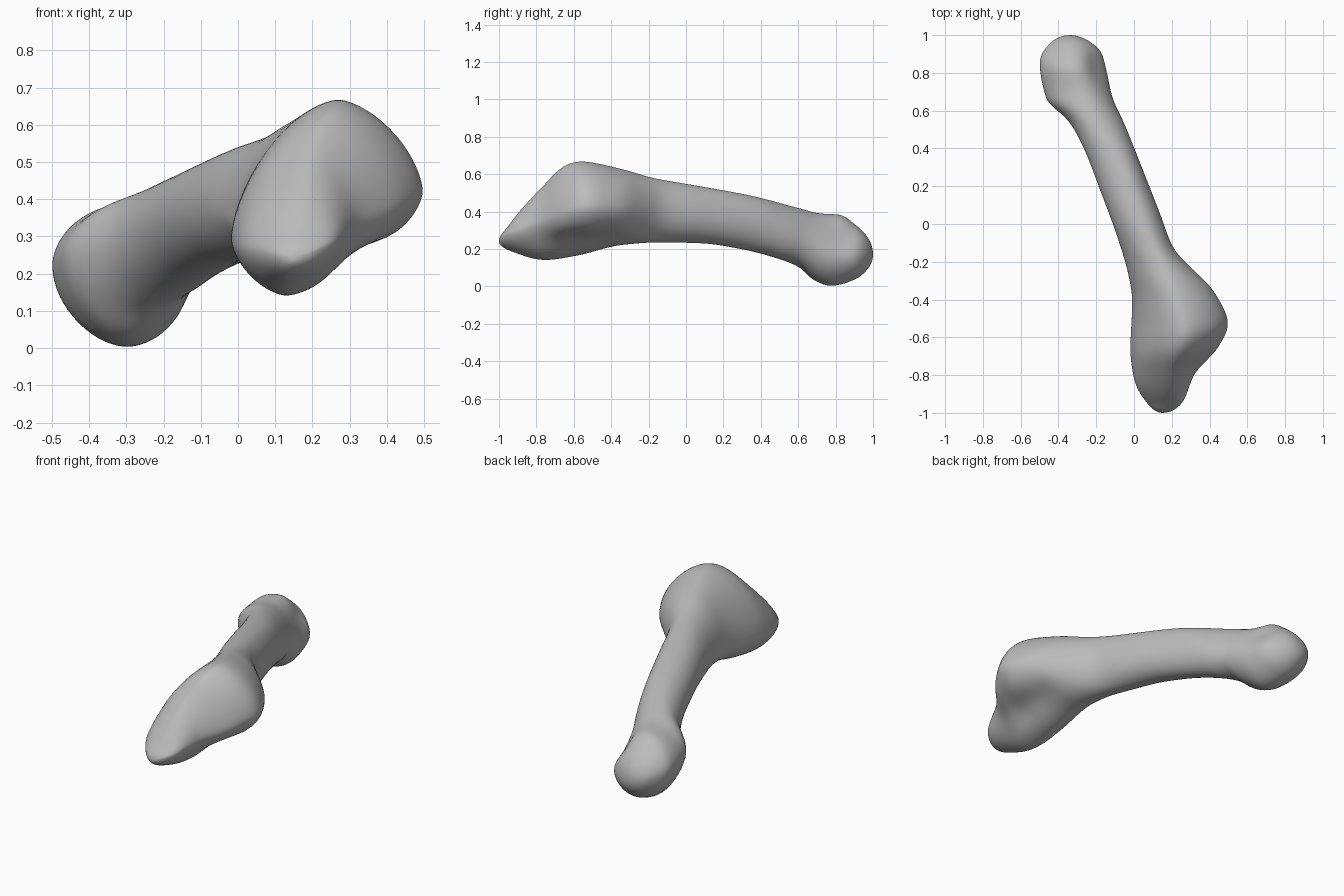
import bpy
import bmesh
from math import acos, cos, sin, pi, exp
from mathutils import Vector

cube = bpy.data.objects.get("Cube")
if cube:
    bpy.data.objects.remove(cube, do_unlink=True)

RINGS = 110
SIDES = 64


def station(y):
    """Angle along the length, so that both ends close as round domes."""
    return acos(max(-1.0, min(1.0, -y)))


def profile(*points):
    """Smooth curve without overshoot through (y, value) points."""
    xs = [station(p[0]) for p in points]
    vs = [p[1] for p in points]
    slope = [(vs[i + 1] - vs[i]) / (xs[i + 1] - xs[i]) for i in range(len(xs) - 1)]
    tangent = [slope[0]]
    for a, b in zip(slope, slope[1:]):
        tangent.append(2 * a * b / (a + b) if a * b > 0 else 0.0)
    tangent.append(slope[-1])

    def value(t):
        i = 0
        while i < len(slope) - 1 and t > xs[i + 1]:
            i += 1
        h = xs[i + 1] - xs[i]
        u = (t - xs[i]) / h
        w = u * u * (3 - 2 * u)
        return (vs[i] * (1 - w) + vs[i + 1] * w
                + h * u * (1 - u) * ((1 - u) * tangent[i] - u * tangent[i + 1]))
    return value


# Outline seen from above: the two side edges
side_low = profile((-1, .15), (-.955, .075), (-.82, 0), (-.66, -.02), (-.4, -.01),
                   (-.27, -.03), (-.08, -.085), (.18, -.18), (.42, -.275),
                   (.55, -.35), (.66, -.465), (.85, -.5), (.97, -.43), (1, -.34))
side_high = profile((-1, .15), (-.985, .21), (-.94, .26), (-.8, .32), (-.64, .455),
                    (-.53, .5), (-.35, .42), (-.23, .3), (-.13, .21), (.05, .14),
                    (.33, .03), (.53, -.05), (.675, -.115), (.8, -.14),
                    (.9, -.165), (.97, -.24), (1, -.34))
# Outline seen from the side: underside and crest
underside = profile((-1, .24), (-.915, .18), (-.75, .14), (-.57, .166), (-.35, .22),
                    (-.14, .235), (.08, .23), (.29, .2), (.5, .145), (.61, .1),
                    (.67, .04), (.77, .002), (.9, .035), (.97, .09), (1, .17))
crest = profile((-1, .24), (-.96, .31), (-.915, .37), (-.78, .52), (-.65, .645),
                (-.57, .67), (-.33, .625), (-.19, .583), (.08, .535), (.34, .487),
                (.61, .417), (.72, .39), (.82, .385), (.9, .335), (.97, .265), (1, .17))
# Where the crest, underside and side edges run
crest_x = profile((-1, .15), (-.78, .2), (-.57, .27), (-.33, .2), (0, .05),
                  (.34, -.08), (.6, -.23), (.8, -.31), (1, -.34))
under_x = profile((-1, .15), (-.75, .13), (-.35, .13), (0, .02), (.5, -.17),
                  (.67, -.29), (.8, -.3), (1, -.34))
low_z = profile((-1, .24), (-.6, .3), (0, .38), (.4, .33), (.6, .26), (.8, .23), (1, .17))
high_z = profile((-1, .24), (-.8, .33), (-.53, .42), (-.2, .42), (0, .39), (.4, .33),
                 (.6, .25), (.8, .17), (1, .17))
fullness = profile((-1, 1.9), (-.6, 1.6), (-.2, 1.85), (0, 2), (.5, 2), (.75, 1.85), (1, 2))

# Shallow hollows: centre, radii, push
HOLLOWS = [
    (Vector((.32, -.56, .22)), Vector((.09, .22, .1)), Vector((-.025, 0, .035))),
    (Vector((-.17, .86, .3)), Vector((.09, .1, .1)), Vector((-.025, 0, -.015))),
]


def section_point(t, a):
    """Point on the cross-section built from four rounded quarters."""
    c, s = cos(a), sin(a)
    power = 2 / fullness(t)
    edge_x, edge_z = (side_high(t), high_z(t)) if c > 0 else (side_low(t), low_z(t))
    ridge_x, ridge_z = (crest_x(t), crest(t)) if s > 0 else (under_x(t), underside(t))
    x = ridge_x + (edge_x - ridge_x) * abs(c) ** power
    z = edge_z + (ridge_z - edge_z) * abs(s) ** power
    p = Vector((x, -cos(t), z))
    shift = Vector()
    for centre, radii, push in HOLLOWS:
        d = sum(((p[i] - centre[i]) / radii[i]) ** 2 for i in range(3))
        shift += push * exp(-d)
    return p + shift


# Bone surface: rings along the length, closed by a fan at each end
bm = bmesh.new()
rings = []
for r in range(1, RINGS):
    t = pi * r / RINGS
    rings.append([bm.verts.new(section_point(t, 2 * pi * (k + .5) / SIDES))
                  for k in range(SIDES)])
for lower, upper in zip(rings, rings[1:]):
    for k in range(SIDES):
        n = (k + 1) % SIDES
        bm.faces.new((lower[k], lower[n], upper[n], upper[k]))
for ring, t in ((rings[0], 0), (rings[-1], pi)):
    tip = bm.verts.new((side_low(t), -cos(t), crest(t)))
    for k in range(SIDES):
        bm.faces.new((tip, ring[k], ring[(k + 1) % SIDES]))
bmesh.ops.recalc_face_normals(bm, faces=bm.faces)

mesh = bpy.data.meshes.new("bone")
bm.to_mesh(mesh)
bm.free()
bone = bpy.data.objects.new("bone", mesh)
bpy.context.collection.objects.link(bone)

# Soften the seams between quarters
soften = bone.modifiers.new("soften", "SMOOTH")
soften.factor = .5
soften.iterations = 6

grey = bpy.data.materials.new("bone grey")
grey.use_nodes = True
colour = (.5, .5, .5, 1)
grey.diffuse_color = colour
grey.node_tree.nodes["Principled BSDF"].inputs["Base Color"].default_value = colour
mesh.materials.append(grey)

for polygon in mesh.polygons:
    polygon.use_smooth = True
